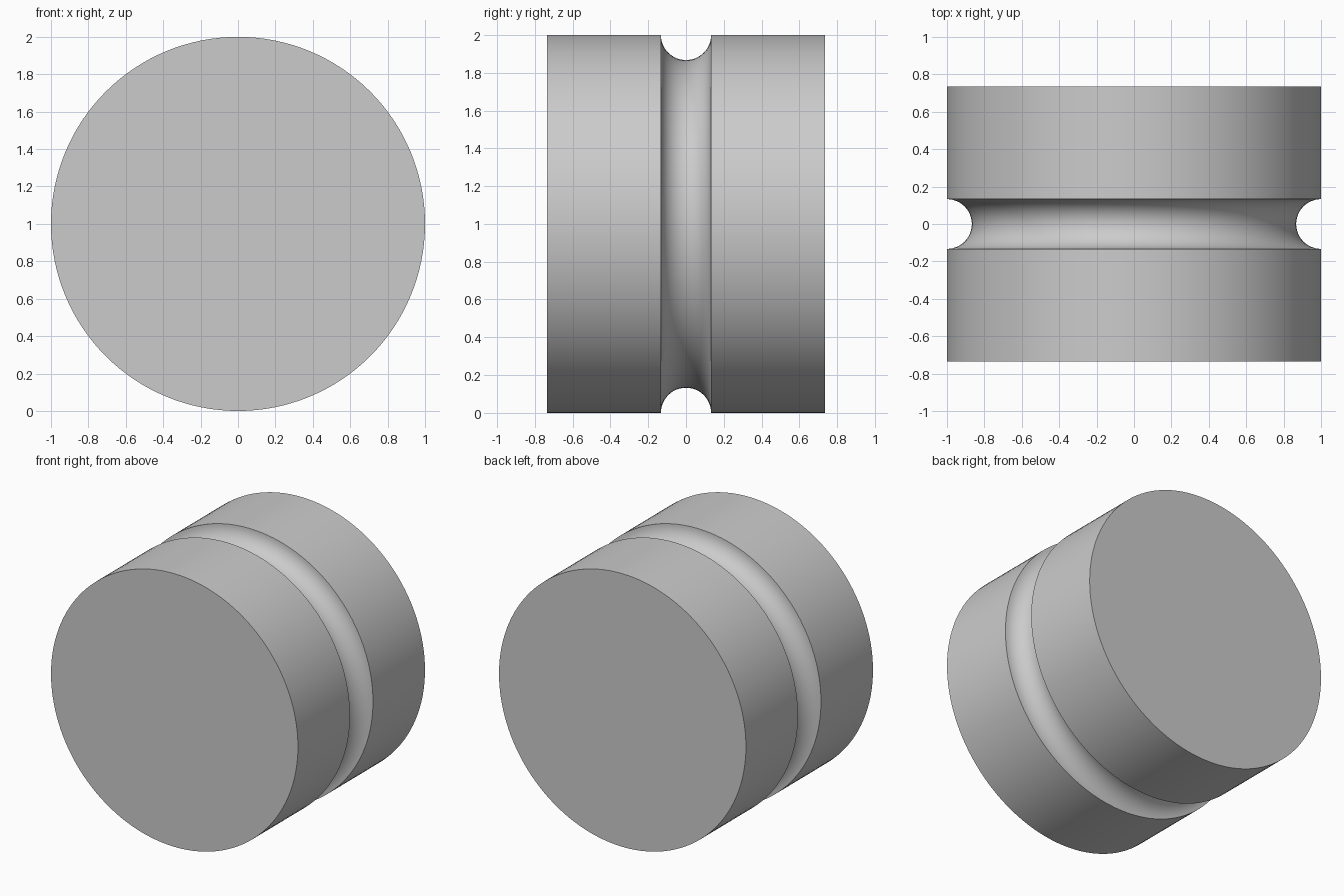
import bpy, bmesh, math

cube = bpy.data.objects.get("Cube")
if cube:
    bpy.data.objects.remove(cube, do_unlink=True)

RADIUS = 1.0
HALF_LENGTH = 0.735
GROOVE = 0.133
SEGMENTS = 128
GROOVE_STEPS = 24

# Plain grey material
grey = bpy.data.materials.new("light grey")
grey.use_nodes = True
colour = (0.6, 0.6, 0.6, 1.0)
grey.diffuse_color = colour
grey.node_tree.nodes["Principled BSDF"].inputs["Base Color"].default_value = colour

# Profile as (radius, y): straight barrel with a half-round groove in the middle
profile = [(RADIUS, -HALF_LENGTH)]
for i in range(GROOVE_STEPS + 1):
    a = math.pi * i / GROOVE_STEPS
    profile.append((RADIUS - GROOVE * math.sin(a), -GROOVE * math.cos(a)))
profile.append((RADIUS, HALF_LENGTH))

# Turn the profile around the y axis
bm = bmesh.new()
rings = []
for r, y in profile:
    angles = [2 * math.pi * k / SEGMENTS for k in range(SEGMENTS)]
    rings.append([bm.verts.new((r * math.cos(a), y, RADIUS + r * math.sin(a)))
                  for a in angles])
for lower, upper in zip(rings, rings[1:]):
    for k in range(SEGMENTS):
        n = (k + 1) % SEGMENTS
        bm.faces.new((lower[k], lower[n], upper[n], upper[k]))

# Flat end caps
bm.faces.new(rings[0])
bm.faces.new(rings[-1])
bmesh.ops.recalc_face_normals(bm, faces=bm.faces)

mesh = bpy.data.meshes.new("grooved_roller")
bm.to_mesh(mesh)
bm.free()
mesh.materials.append(grey)
roller = bpy.data.objects.new("grooved_roller", mesh)
bpy.context.collection.objects.link(roller)

# Smooth barrel and groove, sharp rims
bpy.ops.object.select_all(action="DESELECT")
roller.select_set(True)
bpy.context.view_layer.objects.active = roller
bpy.ops.object.shade_smooth_by_angle(angle=math.radians(30))
